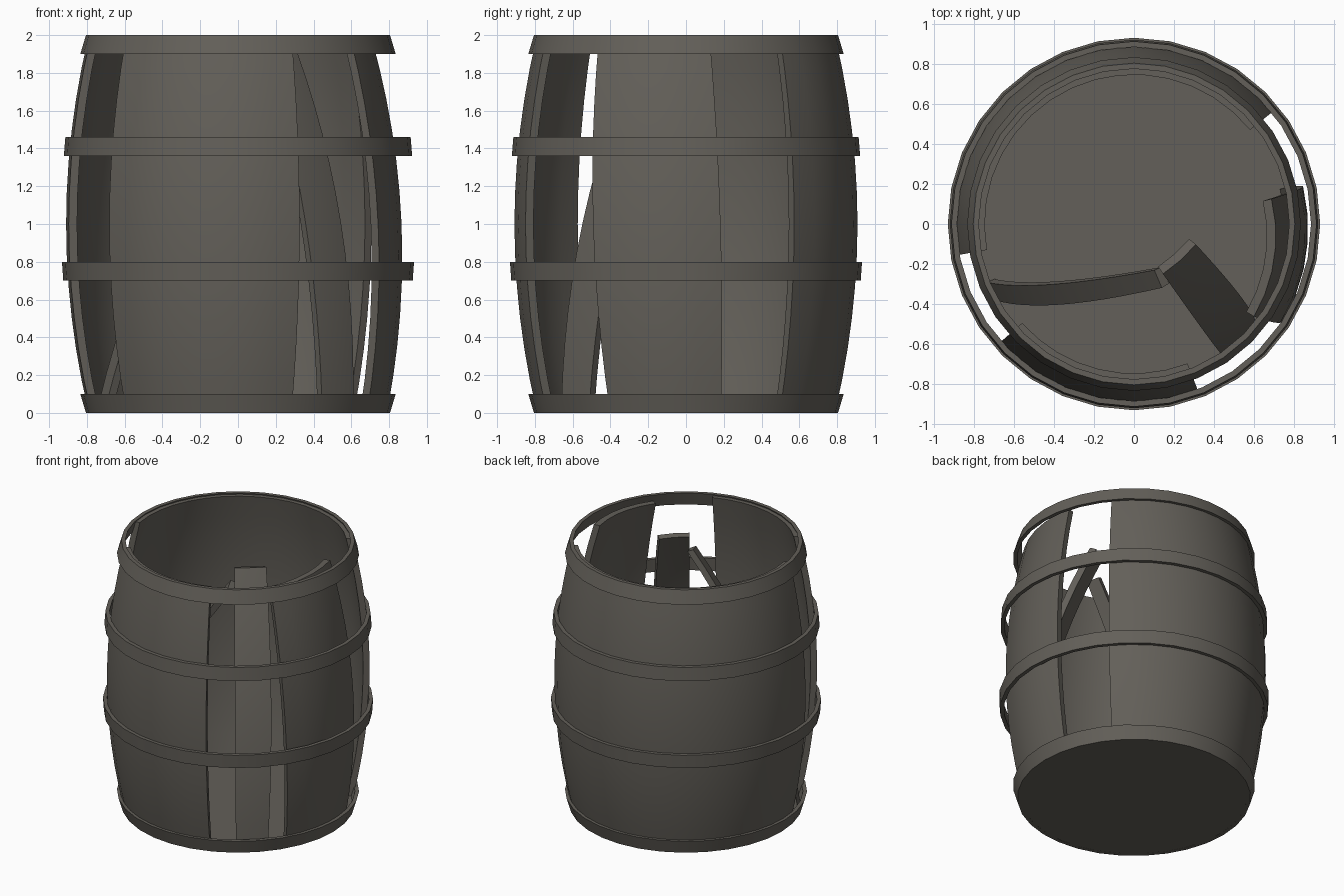
import bpy, bmesh, math
from mathutils import Matrix, Vector

if "Cube" in bpy.data.objects:
    bpy.data.objects.remove(bpy.data.objects["Cube"])

wood = bpy.data.materials.new("dark_weathered_grey")
wood.diffuse_color = (0.125, 0.116, 0.100, 1)
wood.use_nodes = True
wood.node_tree.nodes["Principled BSDF"].inputs["Base Color"].default_value = wood.diffuse_color


def bulge(z):
    """Outer radius of the barrel wall at height z."""
    return 0.91 - 0.12 * (z - 1) ** 2


def sweep(name, profile, a0=0, a1=360, steps=32, matrix=None):
    """Sweep a closed (radius, z) profile around z between two angles."""
    closed = a1 - a0 >= 360
    bm = bmesh.new()
    rings = []
    for i in range(steps if closed else steps + 1):
        a = math.radians(a0 + (a1 - a0) * i / steps)
        rings.append([bm.verts.new((r * math.cos(a), r * math.sin(a), z))
                      for r, z in profile])
    n = len(profile)
    for i in range(steps):
        p, q = rings[i], rings[(i + 1) % len(rings)]
        for j in range(n):
            k = (j + 1) % n
            bm.faces.new((p[j], q[j], q[k], p[k]))
    if not closed:
        # side faces of the stave, one quad per height step
        h = n // 2
        for ring in (rings[0], rings[-1]):
            for j in range(h - 1):
                bm.faces.new((ring[j], ring[j + 1], ring[n - 2 - j], ring[n - 1 - j]))
    bmesh.ops.recalc_face_normals(bm, faces=bm.faces)
    if matrix:
        bm.transform(matrix)
    return finish(name, bm)


def finish(name, bm):
    me = bpy.data.meshes.new(name)
    bm.to_mesh(me)
    bm.free()
    me.materials.append(wood)
    ob = bpy.data.objects.new(name, me)
    bpy.context.collection.objects.link(ob)
    bpy.ops.object.select_all(action='DESELECT')
    ob.select_set(True)
    bpy.context.view_layer.objects.active = ob
    bpy.ops.object.shade_smooth_by_angle(angle=math.radians(30))
    return ob


def wall_profile(z0, z1, thick=0.045, steps=12):
    zs = [z0 + (z1 - z0) * i / steps for i in range(steps + 1)]
    return ([(bulge(z), z) for z in zs]
            + [(bulge(z) - thick, z) for z in reversed(zs)])


def lean(az, dx, dy, length=1.96):
    """Tip a stave over its foot so that its top moves by (dx, dy)."""
    d = Vector((dx, dy, 0))
    axis = Vector((0, 0, 1)).cross(d)
    a = math.radians(az)
    foot = Vector((0.75 * math.cos(a), 0.75 * math.sin(a), 0.03))
    return (Matrix.Translation(foot)
            @ Matrix.Rotation(math.asin(d.length / length), 4, axis)
            @ Matrix.Translation(-foot))


# Standing wall sections
wall = wall_profile(0.01, 1.99)
sweep("back_wall", wall, 39, 190, 16)
sweep("front_wall", wall, -138.5, -69, 8)

# Loose section and two fallen staves
loose = wall_profile(0.03, 1.98)
sweep("loose_right_wall", loose, -30.5, 13.5, 5, lean(-8, -0.085, -0.06))
sweep("fallen_wide_stave", loose, -56, -40, 2, lean(-48, -0.30, 0.41))
sweep("fallen_narrow_stave", loose, 201.5, 208.5, 1, lean(205, 0.84, 0.06))

# Hoops: bottom radius, top radius, bottom z, top z
for name, r0, r1, z0, z1 in (
        ("bottom_hoop", 0.805, 0.835, 0.0, 0.10),
        ("lower_hoop", 0.925, 0.932, 0.70, 0.80),
        ("upper_hoop", 0.922, 0.914, 1.36, 1.46),
        ("top_hoop", 0.835, 0.805, 1.90, 2.0)):
    t = 0.028
    sweep(name, [(r0, z0), (r1, z1), (r1 - t, z1), (r0 - t, z0)])

# Floor disc
bm = bmesh.new()
bmesh.ops.create_cone(bm, cap_ends=True, segments=32, radius1=0.79, radius2=0.795,
                      depth=0.03, matrix=Matrix.Translation((0, 0, 0.016)))
finish("barrel_floor", bm)
